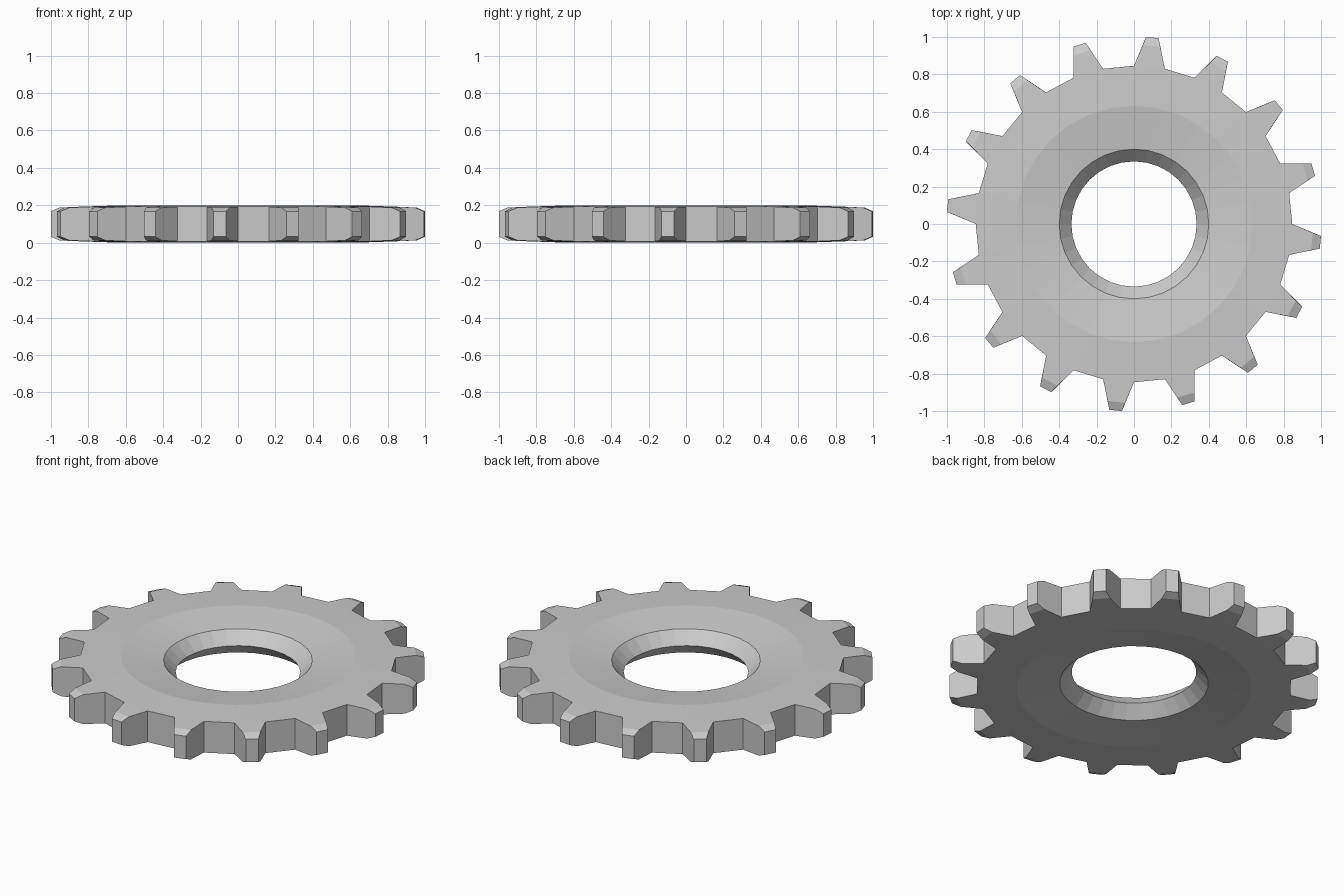
import bpy, bmesh
from math import sin, cos, radians, pi

if "Cube" in bpy.data.objects:
    bpy.data.objects.remove(bpy.data.objects["Cube"])

TEETH = 16
SEGS = TEETH * 2
MID = 0.1  # height of the symmetry plane


def polar(r, a, z):
    return (r * cos(a), r * sin(a), MID + z)


bm = bmesh.new()


def ring(r, z):
    return [bm.verts.new(polar(r, 2 * pi * i / SEGS, z)) for i in range(SEGS)]


def bridge(a, b):
    for i in range(SEGS):
        j = (i + 1) % SEGS
        bm.faces.new((a[i], a[j], b[j], b[i]))


# Body: dished faces either side of a sharp ridge in the bore
ridge = ring(0.335, 0)
roots, shoulders, tips = [], [], []
for s in (1, -1):
    rim = ring(0.4, 0.07 * s)
    crown = ring(0.632, 0.1 * s)
    root = ring(0.846, 0.0925 * s)
    bridge(ridge, rim)
    bridge(rim, crown)
    bridge(crown, root)
    roots.append(root)

    # Tooth outlines: shoulder where the chamfer starts, then the tip
    def pairs(r, half, z):
        out = []
        for k in range(TEETH):
            c = 2 * pi * (k + 0.75) / TEETH
            out.append([bm.verts.new(polar(r, c + d * half, z)) for d in (-1, 1)])
        return out
    shoulders.append(pairs(0.957, radians(2.85), 0.0875 * s))
    tips.append(pairs(1.002, radians(1.95), 0.068 * s))

for k in range(TEETH):
    g0, t0, t1 = 2 * k, 2 * k + 1, (2 * k + 2) % SEGS
    # Gap wall between teeth
    bm.faces.new((roots[0][g0], roots[0][t0], roots[1][t0], roots[1][g0]))
    # Tooth top, bottom and their chamfers
    for n in (0, 1):
        a, b = shoulders[n][k]
        c, d = tips[n][k]
        bm.faces.new((roots[n][t0], roots[n][t1], b, a))
        bm.faces.new((a, b, d, c))
    # Tooth flanks and tip
    for e, t in ((0, t0), (1, t1)):
        bm.faces.new((roots[0][t], shoulders[0][k][e], tips[0][k][e],
                      tips[1][k][e], shoulders[1][k][e], roots[1][t]))
    bm.faces.new((tips[0][k][0], tips[0][k][1], tips[1][k][1], tips[1][k][0]))

bmesh.ops.recalc_face_normals(bm, faces=bm.faces)
mesh = bpy.data.meshes.new("gear_wheel")
bm.to_mesh(mesh)
bm.free()
bpy.context.collection.objects.link(bpy.data.objects.new("gear_wheel", mesh))
